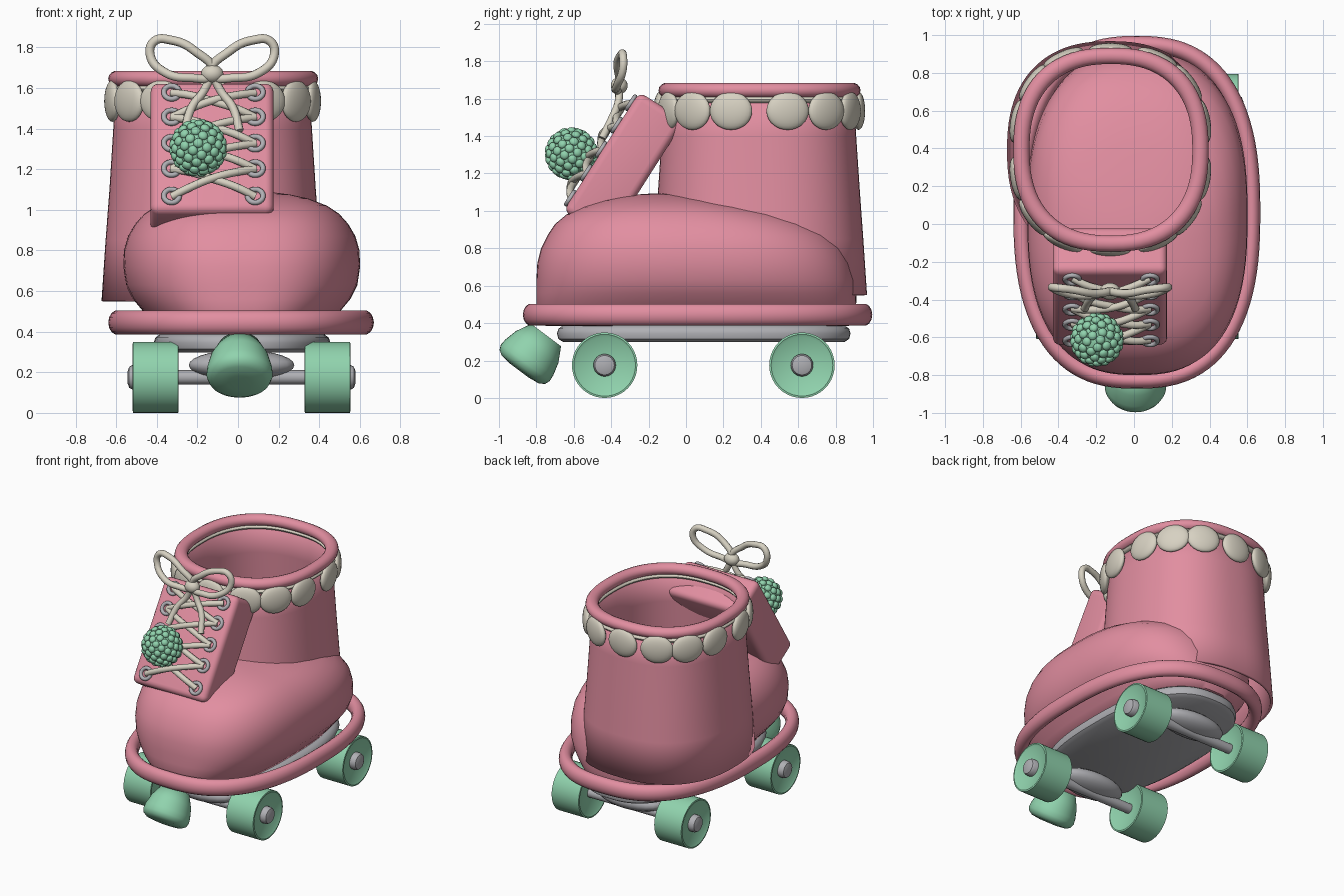
import bpy, bmesh, math
from mathutils import Vector, Matrix

if "Cube" in bpy.data.objects:
    bpy.data.objects.remove(bpy.data.objects["Cube"])

def mat(name, rgb):
    m = bpy.data.materials.new(name)
    m.diffuse_color = (*rgb, 1)
    m.use_nodes = True
    m.node_tree.nodes["Principled BSDF"].inputs["Base Color"].default_value = m.diffuse_color
    return m

PINK = mat("rose pink", (0.76, 0.272, 0.355))
GREEN = mat("mint green", (0.28, 0.65, 0.42))
GREY = mat("metal grey", (0.43, 0.43, 0.455))
CREAM = mat("cream", (0.68, 0.64, 0.54))

def finish(name, bm, m, angle=40, M=None):
    if M is not None:
        bm.transform(M)
    bmesh.ops.recalc_face_normals(bm, faces=bm.faces)
    me = bpy.data.meshes.new(name)
    bm.to_mesh(me)
    bm.free()
    me.materials.append(m)
    me.polygons.foreach_set("use_smooth", [True] * len(me.polygons))
    me.set_sharp_from_angle(angle=math.radians(angle))
    ob = bpy.data.objects.new(name, me)
    bpy.context.collection.objects.link(ob)
    return ob

def oval(t, power):
    """Unit superellipse point at parameter t."""
    c, s = math.cos(t), math.sin(t)
    return math.copysign(abs(c) ** (2 / power), c), math.copysign(abs(s) ** (2 / power), s)

def loft(name, rings, m, power=2, n=64, caps=True, closed=False, angle=40, M=None):
    """Skin superellipse rings given as (cx, cy, z, half_x, half_y)."""
    bm = bmesh.new()
    unit = [oval(2 * math.pi * i / n, power) for i in range(n)]
    loops = [[bm.verts.new((cx + ax * u, cy + ay * v, z)) for u, v in unit]
             for cx, cy, z, ax, ay in rings]
    pairs = list(zip(loops, loops[1:]))
    if closed:
        pairs.append((loops[-1], loops[0]))
    for a, b in pairs:
        for i in range(n):
            j = (i + 1) % n
            bm.faces.new((a[i], a[j], b[j], b[i]))
    if caps and not closed:
        bm.faces.new(loops[0])
        bm.faces.new(loops[-1])
    return finish(name, bm, m, angle, M)

def hoop(name, c, ax, ay, rh, rv, m, power=2, n=72):
    """Closed ring with an oval cross-section."""
    k = [2 * math.pi * i / 14 for i in range(14)]
    return loft(name, [(c[0], c[1], c[2] + rv * math.sin(t), ax + rh * math.cos(t),
                        ay + rh * math.cos(t)) for t in k], m, power, n, closed=True)

def lathe(name, prof, m, M, n=40, angle=30):
    return loft(name, [(0, 0, h, r, r) for r, h in prof], m, n=n, angle=angle, M=M)

def tube(name, pts, r, m, cyclic=False):
    cu = bpy.data.curves.new(name, 'CURVE')
    cu.dimensions = '3D'
    cu.bevel_depth, cu.bevel_resolution, cu.resolution_u = r, 3, 8
    cu.use_fill_caps = True
    sp = cu.splines.new('BEZIER')
    sp.bezier_points.add(len(pts) - 1)
    for bp, p in zip(sp.bezier_points, pts):
        bp.co = p
        bp.handle_left_type = bp.handle_right_type = 'AUTO'
    sp.use_cyclic_u = cyclic
    cu.materials.append(m)
    ob = bpy.data.objects.new(name, cu)
    bpy.context.collection.objects.link(ob)
    bpy.ops.object.select_all(action='DESELECT')
    ob.select_set(True)
    bpy.context.view_layer.objects.active = ob
    bpy.ops.object.convert(target='MESH')
    return ob

def blob(name, loc, scale, m, rot=None):
    bm = bmesh.new()
    bmesh.ops.create_uvsphere(bm, u_segments=24, v_segments=14, radius=1)
    M = Matrix.Translation(loc) @ (rot or Matrix()) @ Matrix.Diagonal((*scale, 1))
    return finish(name, bm, m, 60, M)

# Boot foot: outline shrinking with height (z, half x, y min, y max)
foot = [(.385, .38, -.75, .87), (.44, .43, -.78, .90), (.5, .485, -.80, .91), (.56, .535, -.80, .912),
        (.63, .57, -.80, .907), (.72, .583, -.795, .885), (.80, .58, -.775, .85), (.87, .56, -.74, .79),
        (.93, .525, -.70, .70), (.98, .48, -.64, .58), (1.02, .42, -.56, .42), (1.055, .33, -.45, .23),
        (1.075, .24, -.36, .10), (1.088, .14, -.26, 0), (1.094, .04, -.17, -.09)]
loft("boot_foot", [(.018, (a + b) / 2, z, h, (b - a) / 2) for z, h, a, b in foot], PINK, 2.6, 96, angle=60)

# Ankle shaft with rolled rim and cream band
SP = 2.4
shaft = loft("boot_shaft", [(-.125, .39, z, a, b) for z, a, b in
             [(.55, .547, .578), (.85, .527, .558), (1.1, .508, .54), (1.4, .489, .52), (1.65, .474, .504)]],
             PINK, SP, 96, caps=False)
# Wall thickness goes inwards
sol = shaft.modifiers.new("wall", 'SOLIDIFY')
sol.thickness, sol.offset = .02, -1
hoop("shaft_rim", (-.122, .393, 1.645), .474, .497, .043, .04, PINK, SP)
hoop("cream_band", (-.123, .392, 1.595), .473, .503, .03, .018, CREAM, SP)

# Scalloped trim of flattened discs
for i in range(14):
    u, v = oval(2 * math.pi * i / 14 + math.pi / 2, SP)
    nx = math.copysign(abs(u) ** (SP - 1), u) / .504
    ny = math.copysign(abs(v) ** (SP - 1), v) / .532
    blob(f"trim_disc_{i}", (-.125 + .504 * u, .392 + .53 * v, 1.535),
         (.036, .115, .102), CREAM, Matrix.Rotation(math.atan2(ny, nx), 4, 'Z'))

# Welt around the sole, and metal plate
hoop("sole_welt", (.015, .062, .445), .61, .89, .044, .06, PINK, 2.5, 96)
loft("sole_plate", [(.02, .095, z, .435 - d, .785 - d) for z, d in
                    [(.298, .035), (.315, .008), (.345, 0), (.37, .008), (.39, .035)]], GREY, 2.5, 72)

# Wheels, hubs, axles and trucks
CX, R = .0175, .175
wheel = [(.05, -.085), (.15, -.105), (.165, -.113), (R, -.111), (R, .111), (.165, .113), (.15, .105), (.05, .085)]
for end, y in (("front", -.435), ("back", .62)):
    for side, s in (("left", -1), ("right", 1)):
        M = Matrix.Translation((CX + s * .423, y, R)) @ Matrix.Rotation(s * math.pi / 2, 4, 'Y')
        lathe(f"{end}_{side}_wheel", wheel, GREEN, M)
        lathe(f"{end}_{side}_hub", [(.06, .05), (.06, .115), (.052, .13), (.03, .138)], GREY, M, 24)
    lathe(f"{end}_axle", [(.035, -.5), (.035, .5)], GREY,
          Matrix.Translation((CX, y, R)) @ Matrix.Rotation(math.pi / 2, 4, 'Y'), 20)
    blob(f"{end}_truck", (CX, y, .235), (.26, .125, .075), GREY)

# Toe stop, tilted forward and down
axis = Vector((0, -.6, -.8))
lathe("toe_stop", [(.10, 0), (.142, .08), (.16, .15), (.163, .185), (.152, .212), (.125, .23), (.06, .238)],
      GREEN, Matrix.Translation((.008, -.748, .336)) @ axis.to_track_quat('Z', 'Y').to_matrix().to_4x4(),
      angle=75)

# Thick sloping lace panel that sinks into the shaft
tilt = math.atan2(.405, .635)
bm = bmesh.new()
bmesh.ops.create_cube(bm, size=1)
bmesh.ops.scale(bm, vec=(.605, .285, .755), verts=bm.verts)
bmesh.ops.bevel(bm, geom=bm.edges[:], offset=.04, segments=4, profile=.5, affect='EDGES')
finish("lace_panel", bm, PINK, 40,
       Matrix.Translation((-.1275, -.332, 1.241)) @ Matrix.Rotation(-tilt, 4, 'X'))

def on_panel(x, z, off):
    """Point on the panel's front face, lifted by off."""
    return Vector((x, -.655 + (z - 1) * .638, z)) + off * Vector((0, -.843, .537))

# Eyelets and crossed laces
rows = [1.575, 1.455, 1.325, 1.2, 1.065]
XL, XR = -.327, .085
for i, z in enumerate(rows):
    for side, x in (("left", XL), ("right", XR)):
        c = on_panel(x, z, .006)
        ring = [c + .038 * Vector((math.cos(t), math.sin(t) * math.sin(tilt), math.sin(t) * math.cos(tilt)))
                for t in (k * math.pi / 4 for k in range(8))]
        tube(f"eyelet_{side}_{i}", ring, .013, GREY, True)
for i, (za, zb) in enumerate(zip(rows, rows[1:])):
    for k, (xa, xb) in enumerate(((XL, XR), (XR, XL))):
        tube(f"lace_{i}_{k}", [on_panel(xa, za, 0), on_panel(xa * .8 + xb * .2, za * .8 + zb * .2, .028),
                               on_panel((xa + xb) / 2, (za + zb) / 2, .034 + .012 * k),
                               on_panel(xa * .2 + xb * .8, za * .2 + zb * .8, .028),
                               on_panel(xb, zb, 0)], .02, CREAM)

# Bow: knot, two loops, two tails
knot = Vector((-.127, -.357, 1.67))
blob("bow_knot", knot, (.055, .045, .045), CREAM)
loop = [(0, 0, 0), (.09, -.01, .115), (.20, .01, .165), (.285, .02, .16), (.305, .02, .09),
        (.23, -.01, .005), (.11, -.02, -.02)]
for side, s in (("left", -1), ("right", 1)):
    tube(f"bow_loop_{side}", [knot + Vector((s * x, y, z)) for x, y, z in loop], .022, CREAM, True)
    tube(f"bow_tail_{side}", [knot, knot + Vector((s * .045, -.005, -.09)),
                              on_panel(-.127 + s * .10, 1.48, .05), on_panel(-.127 + s * .135, 1.37, .035)],
         .021, CREAM)

# Pompom: core ball covered with small knobs
bm = bmesh.new()
bmesh.ops.create_icosphere(bm, subdivisions=3, radius=.124)
N = 90
for i in range(N):
    h = 1 - 2 * (i + .5) / N
    a = i * math.pi * (3 - math.sqrt(5))
    r = math.sqrt(1 - h * h)
    d = Vector((r * math.cos(a), r * math.sin(a), h))
    M = (Matrix.Translation(d * .127) @ d.to_track_quat('Z', 'Y').to_matrix().to_4x4()
         @ Matrix.Diagonal((.025, .025, .017, 1)))
    bmesh.ops.create_icosphere(bm, subdivisions=2, radius=1, matrix=M)
finish("pompom", bm, GREEN, 60, Matrix.Translation((-.196, -.613, 1.305)))
